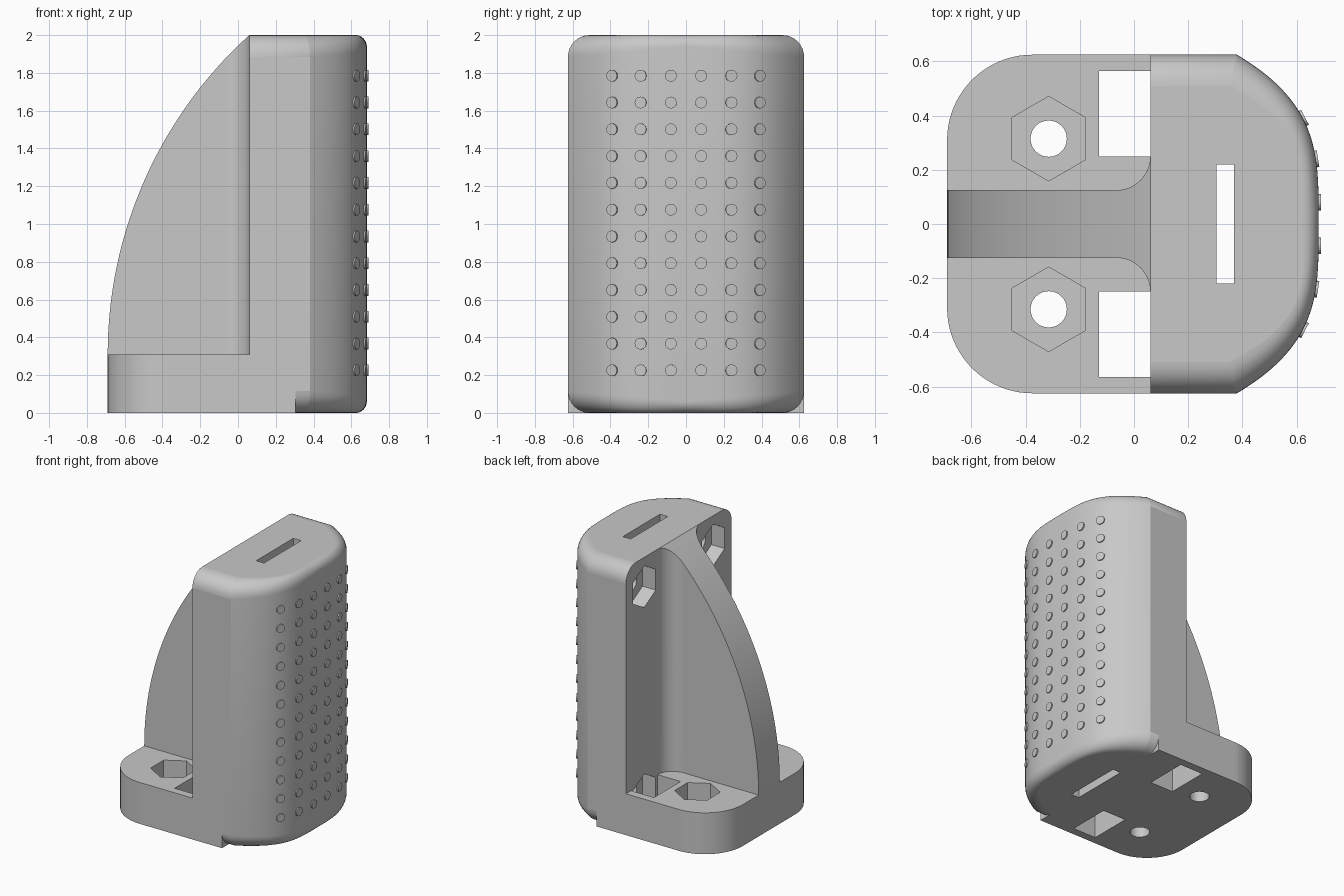
import bpy, bmesh, math
from mathutils import Matrix, Vector

if "Cube" in bpy.data.objects:
    bpy.data.objects.remove(bpy.data.objects["Cube"], do_unlink=True)

HALF = 0.625      # half width
WALL = 0.06       # flat face of the upright
FLOOR = 0.31      # top of the base plate

grey = bpy.data.materials.new("matte grey")
grey.use_nodes = True
grey.diffuse_color = (0.58, 0.58, 0.58, 1)
grey.node_tree.nodes["Principled BSDF"].inputs["Base Color"].default_value = (0.58, 0.58, 0.58, 1)


def finish(name, bm):
    bmesh.ops.recalc_face_normals(bm, faces=bm.faces)
    mesh = bpy.data.meshes.new(name)
    bm.to_mesh(mesh)
    bm.free()
    mesh.materials.append(grey)
    obj = bpy.data.objects.new(name, mesh)
    bpy.context.collection.objects.link(obj)
    return obj


def loft(name, rings):
    """Closed solid through rings of equal point count."""
    bm = bmesh.new()
    loops = [[bm.verts.new(p) for p in ring] for ring in rings]
    for a, b in zip(loops, loops[1:]):
        for i in range(len(a)):
            j = (i + 1) % len(a)
            bm.faces.new((a[i], a[j], b[j], b[i]))
    bm.faces.new(loops[0])
    bm.faces.new(loops[-1])
    return finish(name, bm)


def prism(name, pts, lo, hi, axis="z"):
    place = {"z": lambda u, v, w: (u, v, w),
             "y": lambda u, v, w: (u, w, v),
             "x": lambda u, v, w: (w, u, v)}[axis]
    return loft(name, [[place(u, v, w) for u, v in pts] for w in (lo, hi)])


def arc(cx, cy, r, start, end, n):
    angles = [math.radians(start + (end - start) * i / n) for i in range(n + 1)]
    return [(cx + r * math.cos(a), cy + r * math.sin(a)) for a in angles]


def polygon(cx, cy, r, n, start=0):
    return arc(cx, cy, r, start, start + 360, n)[:-1]


def rect(x0, x1, y0, y1):
    return [(x0, y0), (x1, y0), (x1, y1), (x0, y1)]


def select_only(obj):
    bpy.ops.object.select_all(action="DESELECT")
    obj.select_set(True)
    bpy.context.view_layer.objects.active = obj


def boolean(obj, tool, operation="DIFFERENCE"):
    mod = obj.modifiers.new("cut", "BOOLEAN")
    mod.object, mod.operation, mod.solver = tool, operation, "EXACT"
    select_only(obj)
    bpy.ops.object.modifier_apply(modifier=mod.name)


def smooth(obj):
    select_only(obj)
    bpy.ops.object.shade_smooth_by_angle(angle=math.radians(35))
    for p in obj.data.polygons:
        n = p.normal
        if abs(n.z) > 0.999 or abs(n.y) > 0.999 or n.x < -0.999:
            p.use_smooth = False


# Upright: bowed outer face with rounded top and bottom rims
def bow(y):
    return 0.38 + 0.302 * (1 - (abs(y) / HALF) ** 3.5)


def bow_normal(y):
    slope = 0.302 * 3.5 / HALF * (abs(y) / HALF) ** 2.5
    return Vector((1, math.copysign(slope, y), 0)).normalized()


STEPS = 48
across = [-HALF * math.cos(math.pi * i / STEPS) for i in range(STEPS + 1)]
outline = [(WALL, -HALF)] + [(bow(y), y) for y in across] + [(WALL, HALF)]


def rim(angle, top):
    """One ring of the rounded rim; the rounding is larger at the sides than at the tip."""
    ring = []
    inset, drop = 1 - math.cos(angle), 1 - math.sin(angle)
    for x, y in outline:
        side = abs(y) / HALF
        depth = (0.06 + 0.055 * side) * drop
        new_x = x if x == WALL else x - 0.06 * (1 - 0.5 * side) * inset
        ring.append((new_x, y * (1 - 0.115 / HALF * inset), 2 - depth if top else depth))
    return ring


turns = [math.pi / 2 * i / 8 for i in range(9)]
upright = loft("upright", [rim(a, False) for a in reversed(turns)] + [rim(a, True) for a in turns])

# Base plate with two rounded corners
R = 0.315
base = prism("base_plate", [(0.305, -HALF), (0.305, HALF)]
             + arc(-0.69 + R, HALF - R, R, 90, 180, 20)
             + arc(-0.69 + R, R - HALF, R, 180, 270, 20), 0, FLOOR)

# Curved rib: filleted plan intersected with an arched side profile
f = 0.125
half_plan = arc(WALL - f, 2 * f, f, 0, -90, 12) + [(-0.69, f)]
plan = half_plan + [(x, -y) for x, y in reversed(half_plan)]
rib = prism("rib", plan, 0.2, 2.0)
big = 2.28
sweep = [(x, z) for x, z in arc(big - 0.69, FLOOR, big, 180, 132.2, 32) if z < 1.999]
arch = prism("rib_arch", sweep + [(WALL, 2.0), (0.2, 2.0), (0.2, 0.1), (-0.69, 0.1)], -0.5, 0.5, "y")
boolean(rib, arch, "INTERSECT")

# Cutters: strap slot, nut pockets, bolt holes and windows
base_cuts, wall_cuts = [], []
slot = prism("slot_cutter", rect(0.305, 0.37, -0.22, 0.22), -0.1, 2.1)
HEX, BOLT = 0.156, 0.067
for s in (-1, 1):
    hole = s * 0.315
    base_cuts.append(prism("bolt_cutter", polygon(-0.315, hole, BOLT, 32), -0.1, 0.5))
    base_cuts.append(prism("nut_cutter", polygon(-0.315, hole, HEX, 6, 30), 0.17, 0.5))
    y0, y1 = sorted((s * 0.25, s * 0.565))
    base_cuts.append(prism("window_cutter", rect(-0.13, WALL, y0, y1), -0.1, 0.5))
    for z in (0.22, 1.78):
        wall_cuts.append(prism("wall_nut_cutter", polygon(s * 0.408, z, HEX, 6, 30), -0.05, 0.17, "x"))
        wall_cuts.append(prism("wall_bolt_cutter", polygon(s * 0.408, z, BOLT, 32), 0.0, 0.45, "x"))

for cutter in wall_cuts + [slot]:
    boolean(upright, cutter)
for cutter in base_cuts + [c for c in wall_cuts if c.data.vertices[0].co.z < 1]:
    boolean(base, cutter)
for cutter in base_cuts + wall_cuts + [slot, arch]:
    bpy.data.objects.remove(cutter, do_unlink=True)

# Grip bumps on the bowed face
bm = bmesh.new()
for y in (-0.39, -0.24, -0.08, 0.08, 0.24, 0.39):
    turn = bow_normal(y).to_track_quat("Z", "Y").to_matrix().to_4x4()
    for row in range(12):
        spot = Vector((bow(y), y, 0.225 + row * 0.1418))
        bmesh.ops.create_cone(bm, cap_ends=True, segments=20, radius1=0.031, radius2=0.031,
                              depth=0.016, matrix=Matrix.Translation(spot) @ turn)
bumps = finish("grip_bumps", bm)

for part in (upright, base, rib, bumps):
    smooth(part)
